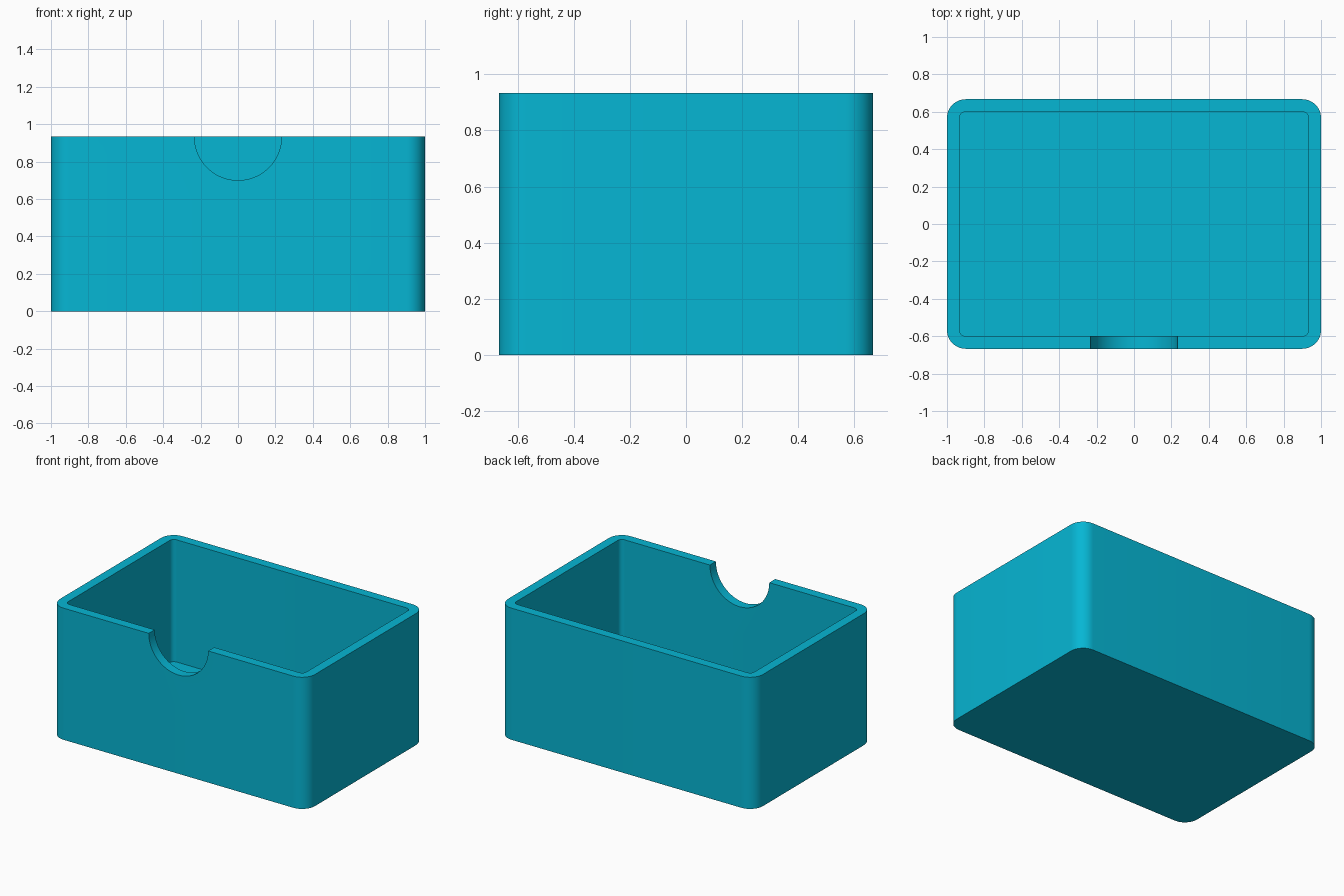
import bpy, bmesh, math

if "Cube" in bpy.data.objects:
    bpy.data.objects.remove(bpy.data.objects["Cube"])

HX, HY, H = 1.0, 0.667, 0.933     # half width, half depth, height
WALL, FLOOR = 0.067, 0.067
R_OUT, R_IN = 0.1, 0.033
NOTCH_R = 0.233

teal = bpy.data.materials.new("cyan_plastic")
teal.diffuse_color = (0.0018, 0.468, 0.658, 1)
teal.use_nodes = True
teal.node_tree.nodes["Principled BSDF"].inputs["Base Color"].default_value = teal.diffuse_color


def prism(name, points, direction):
    """Extrude a closed outline along a direction."""
    bm = bmesh.new()
    face = bm.faces.new([bm.verts.new(p) for p in points])
    top = bmesh.ops.extrude_face_region(bm, geom=[face])["geom"]
    bmesh.ops.translate(bm, vec=direction,
                        verts=[v for v in top if isinstance(v, bmesh.types.BMVert)])
    bmesh.ops.recalc_face_normals(bm, faces=bm.faces)
    mesh = bpy.data.meshes.new(name)
    bm.to_mesh(mesh)
    bm.free()
    mesh.materials.append(teal)
    obj = bpy.data.objects.new(name, mesh)
    bpy.context.collection.objects.link(obj)
    return obj


def rounded_rect(hx, hy, r, z, steps=12):
    points = []
    for q, (sx, sy) in enumerate([(1, 1), (-1, 1), (-1, -1), (1, -1)]):
        for i in range(steps + 1):
            a = math.pi / 2 * (q + i / steps)
            points.append((sx * (hx - r) + r * math.cos(a),
                           sy * (hy - r) + r * math.sin(a), z))
    return points


# Solid block, cavity and round thumb notch in the front wall
tray = prism("open_box", rounded_rect(HX, HY, R_OUT, 0), (0, 0, H))
cavity = prism("cavity_cutter", rounded_rect(HX - WALL, HY - WALL, R_IN, FLOOR), (0, 0, H))
circle = [(NOTCH_R * math.cos(2 * math.pi * i / 64), -HY - 0.1,
           H + NOTCH_R * math.sin(2 * math.pi * i / 64)) for i in range(64)]
notch = prism("thumb_notch_cutter", circle, (0, 0.3, 0))

bpy.context.view_layer.objects.active = tray
for cutter in (cavity, notch):
    mod = tray.modifiers.new("cut", "BOOLEAN")
    mod.operation = "DIFFERENCE"
    mod.solver = "EXACT"
    mod.object = cutter
    bpy.ops.object.modifier_apply(modifier=mod.name)
    bpy.data.objects.remove(cutter)

# Smooth rounded corners, crisp rims
tray.select_set(True)
bpy.ops.object.shade_smooth_by_angle(angle=math.radians(30))
